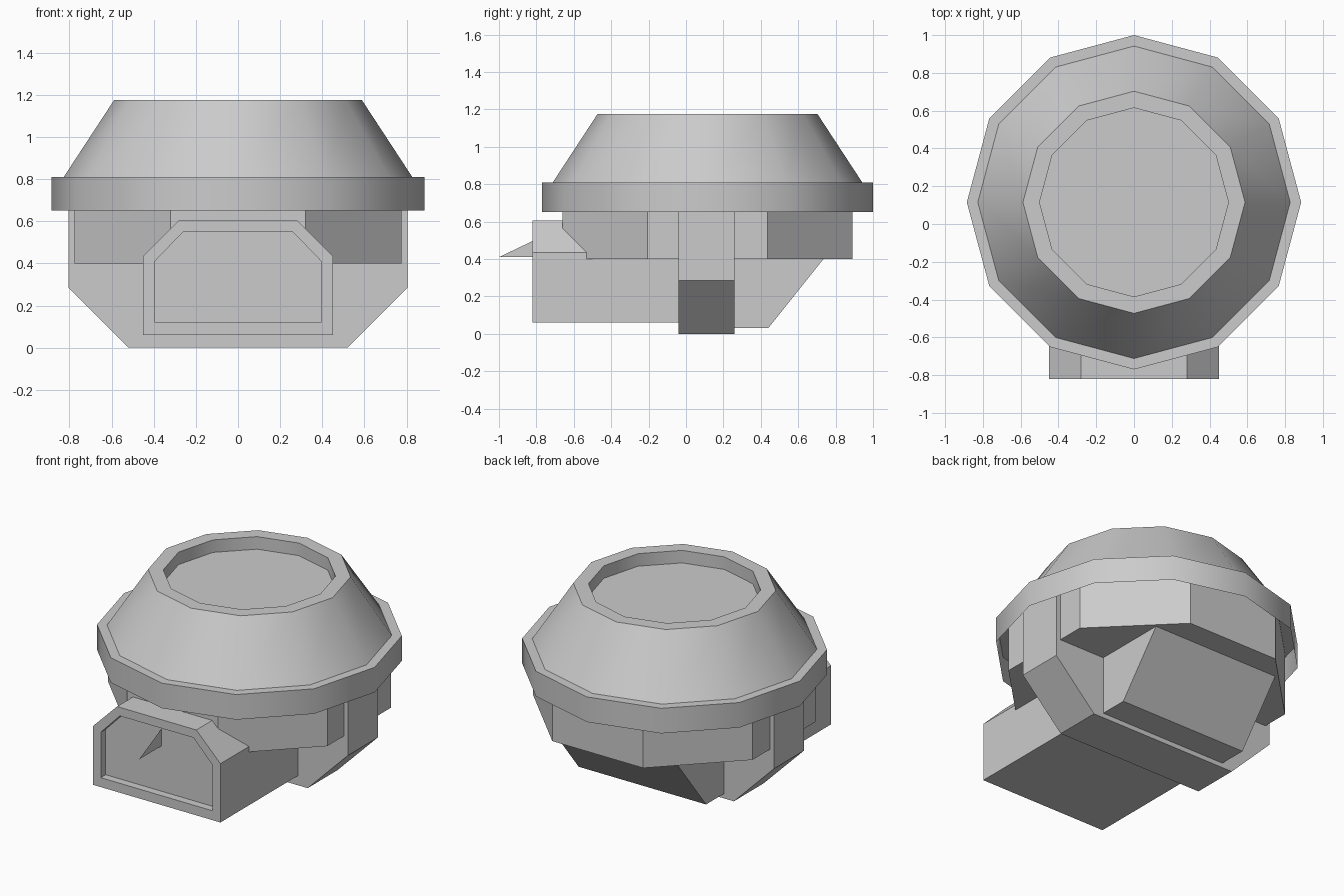
import bpy, bmesh, math

if "Cube" in bpy.data.objects:
    bpy.data.objects.remove(bpy.data.objects["Cube"])

CY = 0.115  # centre of the round parts along y


def finish(name, bm, smooth=False):
    bmesh.ops.remove_doubles(bm, verts=bm.verts, dist=1e-5)
    bmesh.ops.recalc_face_normals(bm, faces=bm.faces)
    mesh = bpy.data.meshes.new(name)
    bm.to_mesh(mesh)
    bm.free()
    ob = bpy.data.objects.new(name, mesh)
    bpy.context.collection.objects.link(ob)
    if smooth:
        bpy.ops.object.select_all(action='DESELECT')
        ob.select_set(True)
        bpy.context.view_layer.objects.active = ob
        bpy.ops.object.shade_smooth_by_angle(angle=math.radians(35))
    return ob


def prism(name, points, axis, lo, hi):
    """Extrude a closed 2D outline along x, y or z."""
    def place(a, b, t):
        return {'x': (t, a, b), 'y': (a, t, b), 'z': (a, b, t)}[axis]
    bm = bmesh.new()
    rings = [[bm.verts.new(place(a, b, t)) for a, b in points] for t in (lo, hi)]
    n = len(points)
    for ring in rings:
        bm.faces.new(ring)
    for i in range(n):
        j = (i + 1) % n
        bm.faces.new((rings[0][i], rings[0][j], rings[1][j], rings[1][i]))
    return finish(name, bm)


def mirrored(half):
    return half + [(-x, z) for x, z in reversed(half)]


def ngon(count, radius, turn):
    return [(radius * math.cos(turn + math.tau * i / count),
             CY + radius * math.sin(turn + math.tau * i / count)) for i in range(count)]


# Lid: twelve-sided rim, sloped dome and recessed top, open underneath
bm = bmesh.new()
profile = [(0.885, 0.65), (0.885, 0.81), (0.827, 0.81), (0.588, 1.175), (0.5, 1.175), (0.5, 1.095)]
rings = [[bm.verts.new((x, y, z)) for x, y in ngon(12, r, math.pi / 2)] for r, z in profile]
for low, high in zip(rings, rings[1:]):
    for i in range(12):
        j = (i + 1) % 12
        bm.faces.new((low[i], low[j], high[j], high[i]))
bm.faces.new(rings[-1])
bm.faces.new(rings[2])  # ceiling inside the rim
finish("lid", bm, smooth=True)

# Octagonal collar under the rim
prism("collar", ngon(8, 0.775 / math.cos(math.pi / 8), math.pi / 8), 'z', 0.40, 0.80)

# Cross band wrapping the underside
prism("band", mirrored([(0.52, 0.0), (0.805, 0.285), (0.805, 0.80)]), 'y', -0.04, 0.26)

# Wedge at the rear
prism("rear_wedge", [(0.2, 0.03), (0.44, 0.03), (0.735, 0.40), (0.735, 0.45), (0.2, 0.45)], 'x', -0.45, 0.45)

# Front housing with a recessed face
housing = prism("front_housing", mirrored([(0.45, 0.06), (0.45, 0.435), (0.28, 0.605)]), 'y', -0.82, 0.0)
bm = bmesh.new()
bm.from_mesh(housing.data)
front = min(bm.faces, key=lambda f: f.calc_center_median().y)
opening = mirrored([(0.395, 0.12), (0.395, 0.41), (0.26, 0.55)])
bmesh.ops.inset_region(bm, faces=[front], thickness=0.05)
for v, (x, z) in ((v, min(opening, key=lambda p: (p[0] - v.co.x) ** 2 + (p[1] - v.co.z) ** 2)) for v in front.verts):
    v.co.x, v.co.z = x, z
floor = bmesh.ops.extrude_discrete_faces(bm, faces=[front])['faces'][0]
for v in floor.verts:
    v.co.y = -0.77
bm.to_mesh(housing.data)
bm.free()

# Thin pointer fin on the recessed face
bm = bmesh.new()
bm.faces.new([bm.verts.new(p) for p in ((0, -1.0, 0.41), (0, -0.77, 0.41), (0, -0.77, 0.52))])
finish("pointer_fin", bm)
